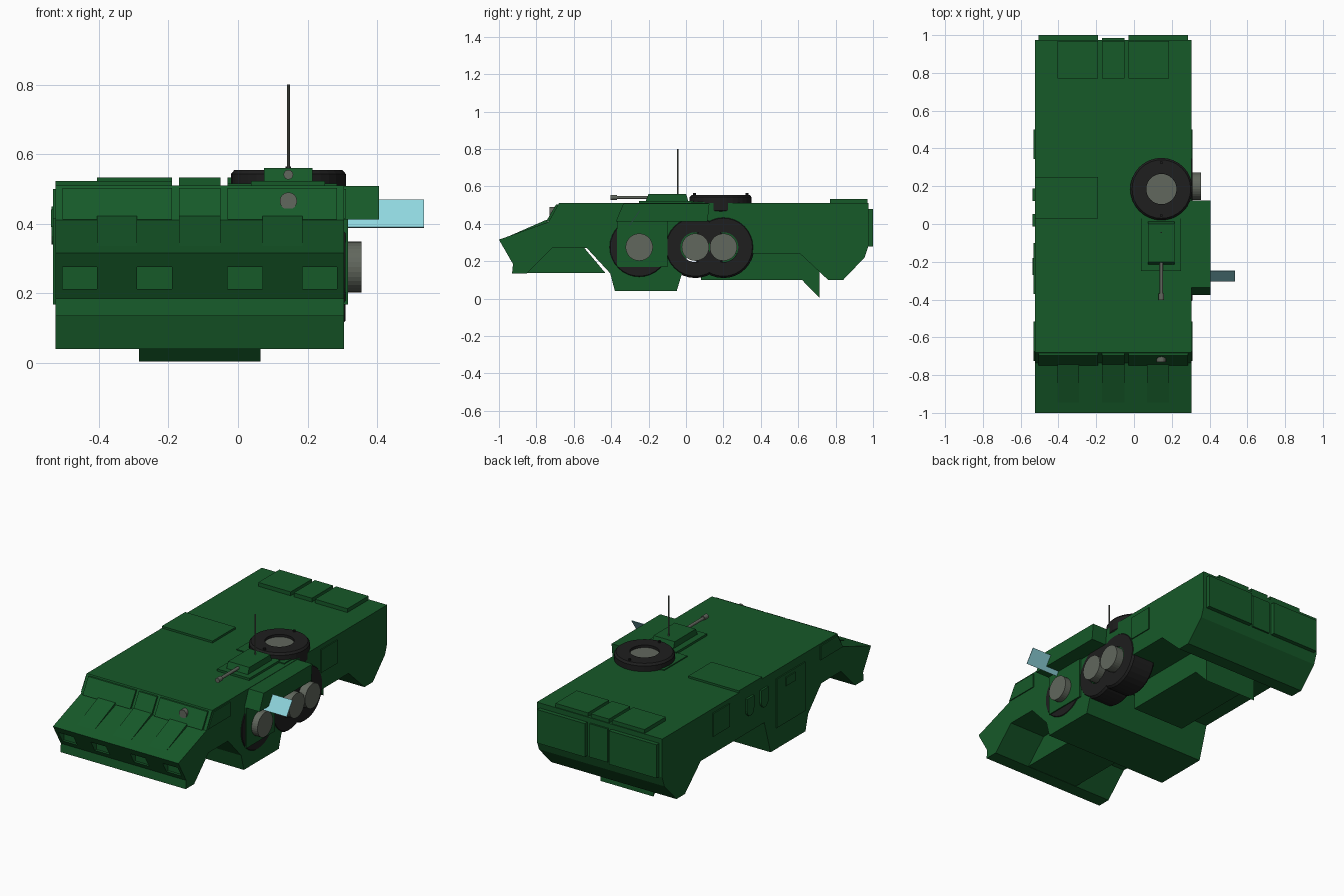
import bpy, bmesh, math
from mathutils import Matrix, Vector

if "Cube" in bpy.data.objects:
    bpy.data.objects.remove(bpy.data.objects["Cube"])


def mat(name, col):
    m = bpy.data.materials.new(name)
    m.diffuse_color = (*col, 1)
    m.use_nodes = True
    m.node_tree.nodes["Principled BSDF"].inputs["Base Color"].default_value = m.diffuse_color
    return m


GREEN = mat("green_paint", (0.008, 0.1, 0.022))
RUBBER = mat("rubber", (0.013, 0.013, 0.013))
METAL = mat("metal", (0.12, 0.135, 0.11))
GLASS = mat("glass", (0.28, 0.68, 0.74))


def finish(name, bm, m):
    bmesh.ops.recalc_face_normals(bm, faces=bm.faces)
    me = bpy.data.meshes.new(name)
    bm.to_mesh(me)
    bm.free()
    ob = bpy.data.objects.new(name, me)
    bpy.context.collection.objects.link(ob)
    me.materials.append(m)
    return ob


def extrude(name, pts, x0, x1, m=GREEN):
    """Extrude a (y, z) side profile from x0 to x1."""
    bm = bmesh.new()
    f = bm.faces.new([bm.verts.new((x0, y, z)) for y, z in pts])
    r = bmesh.ops.extrude_face_region(bm, geom=[f])
    bmesh.ops.translate(bm, vec=(x1 - x0, 0, 0),
                        verts=[v for v in r["geom"] if isinstance(v, bmesh.types.BMVert)])
    return finish(name, bm, m)


def box(name, x, y, z, m=GREEN):
    return extrude(name, [(y[0], z[0]), (y[1], z[0]), (y[1], z[1]), (y[0], z[1])], x[0], x[1], m)


def lathe(name, profile, origin, axis, m, n=32, closed=False):
    """Spin a (radius, height) profile around an axis through origin."""
    bm = bmesh.new()
    rings = [[bm.verts.new((r * math.cos(2 * math.pi * i / n), r * math.sin(2 * math.pi * i / n), h))
              for i in range(n)] for r, h in profile]
    pairs = list(zip(rings, rings[1:]))
    if closed:
        pairs.append((rings[-1], rings[0]))
    else:
        bm.faces.new(rings[0])
        bm.faces.new(rings[-1])
    for a, b in pairs:
        for i in range(n):
            bm.faces.new((a[i], a[(i + 1) % n], b[(i + 1) % n], b[i]))
    rot = Vector((0, 0, 1)).rotation_difference(Vector(axis)).to_matrix().to_4x4()
    bm.transform(Matrix.Translation(origin) @ rot)
    return finish(name, bm, m)


def rod(name, r, length, origin, axis, m, n=16):
    return lathe(name, [(r, 0), (r, length)], origin, axis, m, n)


def tire(name, origin, axis, width):
    """Tire whose outer face sits at origin and whose body goes backward along the axis."""
    prof = [(0.08, 0), (0.155, 0), (0.165, -0.012), (0.165, 0.012 - width),
            (0.155, -width), (0.08, -width)]
    return lathe(name, prof, origin, axis, RUBBER, closed=True)


# Hull
hull = extrude("hull", [(-1, .315), (-.925, .185), (-.93, .135), (-.85, .135), (-.715, .27),
                        (-.53, .27), (-.405, .135), (-.38, .04), (-.05, .04), (.01, .24),
                        (.61, .24), (.76, .10), (.84, .10), (.955, .22), (.975, .28),
                        (.975, .51), (-.68, .51), (-.735, .41)], -.525, .305)

# Headlight recesses
for i, (a, b) in enumerate([(-.505, -.405), (-.29, -.19), (-.03, .07), (.185, .285)]):
    c = box(f"headlight_cutter_{i}", (a, b), (-1.05, -.925), (.212, .275))
    c.hide_render = True
    c.hide_viewport = True
    c.display_type = 'WIRE'
    mod = hull.modifiers.new(f"headlight_{i}", 'BOOLEAN')
    mod.operation = 'DIFFERENCE'
    mod.solver = 'EXACT'
    mod.object = c

# Underbody between the wheels
extrude("front_underbody", [(-.92, .136), (-.43, .136), (-.56, .29), (-.9, .29)], -.285, .065)
extrude("rear_underbody", [(.08, .3), (.08, .1), (.62, .1), (.715, .003), (.715, .14), (.65, .3)],
        -.285, .065)

# Windscreen, hood, rear and rear roof panels
for i, (a, b) in enumerate([(-.505, -.19), (-.17, -.05), (-.03, .285)]):
    extrude(f"windscreen_panel_{i}", [(-.73, .412), (-.748, .412), (-.695, .503), (-.68, .503)], a, b)
    if i != 1:
        box(f"rear_door_{i}", (a, b), (.97, 1.0), (.28, .48))
    else:
        box("rear_centre_panel", (a, b), (.97, .985), (.28, .48))
for i, (a, b) in enumerate([(-.405, -.19), (-.17, -.05), (-.03, .185)]):
    box(f"rear_roof_hatch_{i}", (a, b), (.77, .97), (.50, .533))
for i, (a, b) in enumerate([(-.405, -.29), (-.17, -.05), (.07, .185)]):
    extrude(f"hood_panel_{i}", [(-.99, .315), (-.745, .422), (-.735, .40)], a, b)

# Side windows, panels and doors
for side, xi, xo in (("left", -.52, -.532), ("right", .30, .311)):
    xs = tuple(sorted((xi, xo)))
    extrude(f"{side}_side_window", [(-.725, .415), (-.675, .5), (-.515, .5), (-.515, .415)], *xs)
    box(f"{side}_side_panel", xs, (.345, .5), (.345, .483))
    box(f"{side}_door", (min(xi, xo + .005), max(xi, xo + .005)) if side == "right" else xs,
        (-.37, -.1), (.168, .412 if side == "right" else .46))
for i, y in enumerate((.155, .02)):
    arc = [(y + .034 * math.cos(t * math.pi / 8), .38 - .04 * math.sin(t * math.pi / 8)) for t in range(9)]
    extrude(f"left_port_{i}", arc + [(y - .034, .45), (y + .034, .45)], -.537, -.52)
box("left_door_window", (-.538, -.525), (-.27, -.18), (.39, .44))

# Sponson and sloping glass on the right side
extrude("right_sponson", [(-.375, .412), (-.335, .508), (.125, .508), (.115, .412)], .30, .405)
extrude("side_glass", [(-.305, .39), (-.25, .47), (-.247, .468), (-.302, .388)], .30, .535, GLASS)

# Roof hatches
box("left_roof_hatch", (-.525, -.19), (.03, .25), (.50, .522))
box("right_roof_hatch", (-.03, .285), (.03, .25), (.50, .516))

# Gun mount, barrel and antenna
box("gun_base", (.037, .25), (-.25, .04), (.50, .523))
extrude("gun_housing", [(-.215, .523), (-.2, .56), (0, .56), (.012, .523)], .075, .215)
rod("gun_barrel", .009, .19, (.145, -.2, .541), (0, -1, 0), METAL)
rod("gun_muzzle", .014, .035, (.145, -.368, .541), (0, -1, 0), METAL)
rod("antenna", .004, .25, (.145, -.045, .55), (0, 0, 1), METAL, 8)

# Front lamp
rod("front_lamp", .025, .05, (.145, -.68, .465), (0, -1, 0), METAL)

# Wheels on the right side
for i, (y, w) in enumerate(((-.25, .095), (.05, .16), (.2, .16))):
    tire(f"side_tire_{i}", (.309, y, .275), (1, 0, 0), w)
    rod(f"side_hub_{i}", .073, .10, (.255, y, .275), (1, 0, 0), METAL, 32)

# Spare wheel on the roof
tire("spare_tire", (.145, .185, .555), (0, 0, 1), .095)
rod("spare_hub", .08, .075, (.145, .185, .465), (0, 0, 1), METAL, 32)
for s in (-1, 1):
    rod(f"spare_bolt_{s}", .008, .02, (.145, .185 + s * .14, .545), (0, 0, 1), RUBBER, 8)
